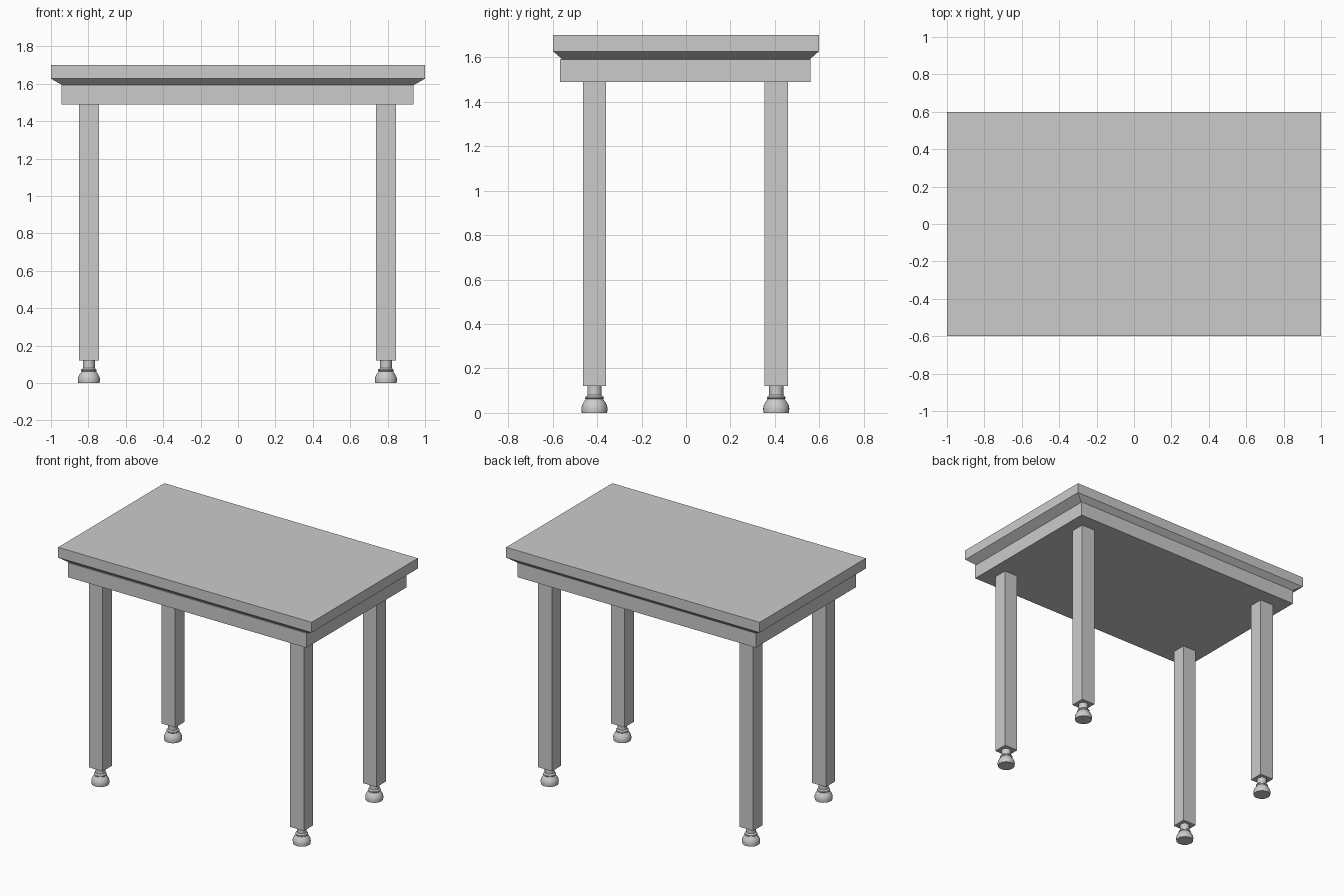
import bpy, bmesh, math

if "Cube" in bpy.data.objects:
    bpy.data.objects.remove(bpy.data.objects["Cube"])

CX, CY = -0.003, -0.003  # slight offset of the frame under the top


def make_object(name, bm):
    bmesh.ops.recalc_face_normals(bm, faces=bm.faces[:])
    mesh = bpy.data.meshes.new(name)
    bm.to_mesh(mesh)
    bm.free()
    obj = bpy.data.objects.new(name, mesh)
    bpy.context.collection.objects.link(obj)
    return obj


def stacked_box(name, cx, cy, sections):
    """Closed solid through rectangular sections (half x, half y, z)."""
    bm = bmesh.new()
    rings = [[bm.verts.new((cx + sx * hx, cy + sy * hy, z))
              for sx, sy in ((-1, -1), (1, -1), (1, 1), (-1, 1))]
             for hx, hy, z in sections]
    for a, b in zip(rings, rings[1:]):
        for i in range(4):
            j = (i + 1) % 4
            bm.faces.new((a[i], a[j], b[j], b[i]))
    bm.faces.new(rings[0][::-1])
    bm.faces.new(rings[-1])
    return make_object(name, bm)


def turned(name, cx, cy, profile, sides=24):
    """Closed lathe of (radius, z) points."""
    bm = bmesh.new()
    rings = [[bm.verts.new((cx + r * math.cos(2 * math.pi * i / sides),
                            cy + r * math.sin(2 * math.pi * i / sides), z))
              for i in range(sides)] for r, z in profile]
    for a, b in zip(rings, rings[1:]):
        for i in range(sides):
            j = (i + 1) % sides
            bm.faces.new((a[i], a[j], b[j], b[i]))
    bm.faces.new(rings[0][::-1])
    bm.faces.new(rings[-1])
    obj = make_object(name, bm)
    bpy.ops.object.select_all(action='DESELECT')
    obj.select_set(True)
    bpy.context.view_layer.objects.active = obj
    bpy.ops.object.shade_smooth_by_angle(angle=math.radians(35))
    return obj


# Table top with bevelled underside
stacked_box("table_top", 0, 0,
            [(0.935, 0.556, 1.59), (1.0, 0.598, 1.627), (1.0, 0.598, 1.70)])

# Apron block below the top
stacked_box("apron", CX, CY, [(0.94, 0.564, 1.49), (0.94, 0.564, 1.593)])

# Legs with turned feet
foot_profile = [(0.057, 0.0), (0.059, 0.02), (0.056, 0.034), (0.049, 0.048),
                (0.041, 0.058), (0.039, 0.062), (0.042, 0.066), (0.041, 0.072),
                (0.035, 0.076), (0.032, 0.08), (0.032, 0.122)]
for side, sx in (("left", -1), ("right", 1)):
    for end, sy in (("front", -1), ("back", 1)):
        x, y = CX + sx * 0.794, CY + sy * 0.409
        stacked_box(f"{end}_{side}_leg", x, y,
                    [(0.054, 0.052, 0.12), (0.054, 0.052, 1.495)])
        turned(f"{end}_{side}_foot", x, y, foot_profile)
